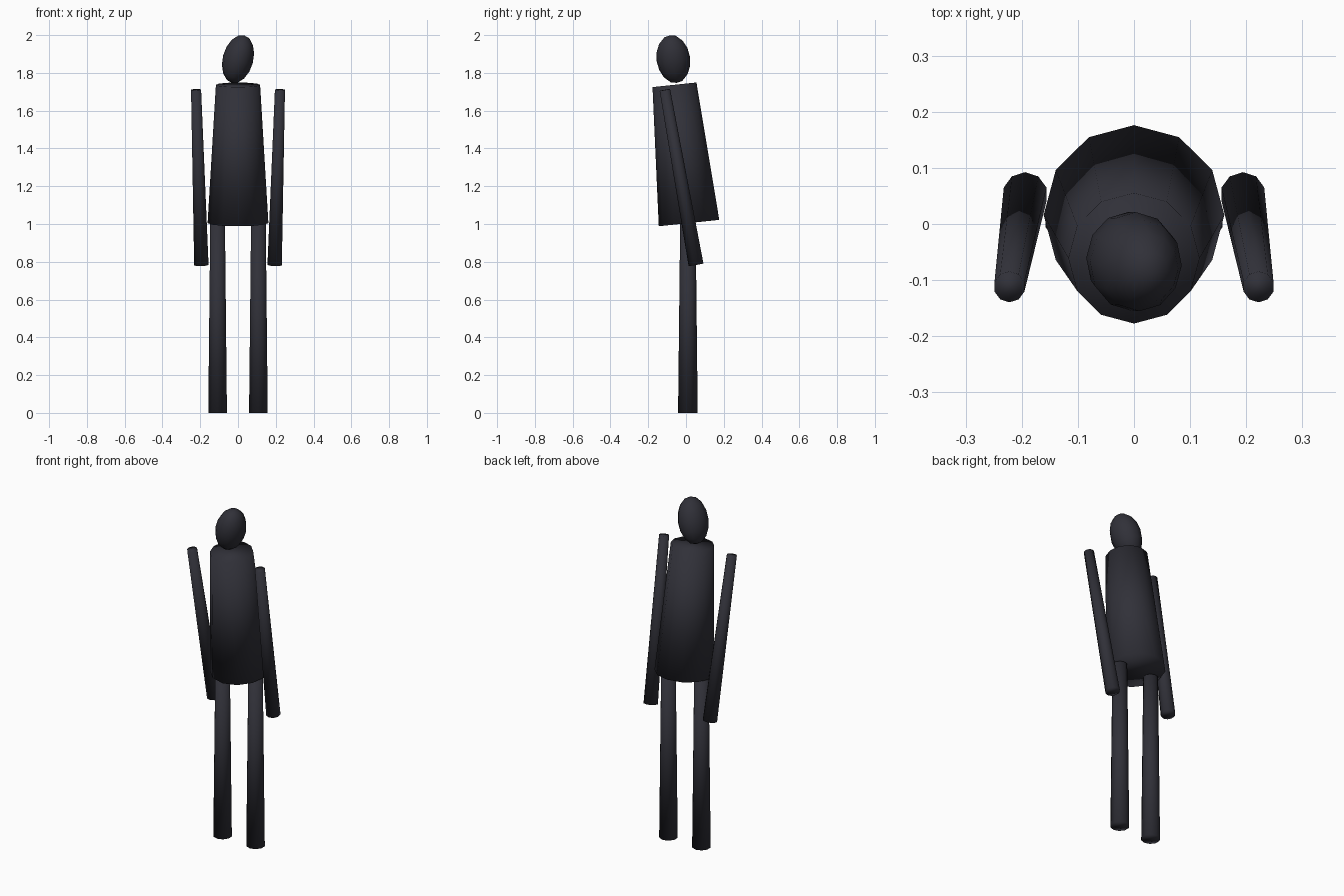
import bpy
import bmesh
from math import radians
from mathutils import Matrix, Vector

cube = bpy.data.objects.get("Cube")
if cube:
    bpy.data.objects.remove(cube, do_unlink=True)

# One charcoal colour for the whole figure
charcoal = bpy.data.materials.new("charcoal")
charcoal.use_nodes = True
colour = (0.03, 0.03, 0.04, 1)
charcoal.diffuse_color = colour
charcoal.node_tree.nodes["Principled BSDF"].inputs["Base Color"].default_value = colour


def finish(name, bm):
    """Turn a bmesh into a smooth object with the shared material."""
    bmesh.ops.recalc_face_normals(bm, faces=bm.faces)
    for face in bm.faces:
        face.smooth = True
    mesh = bpy.data.meshes.new(name)
    bm.to_mesh(mesh)
    bm.free()
    mesh.materials.append(charcoal)
    obj = bpy.data.objects.new(name, mesh)
    bpy.context.collection.objects.link(obj)
    return obj


def tapered_tube(name, bottom, top, r_bottom, r_top, sides):
    """Capped cone frustum running from one point to another."""
    bottom, top = Vector(bottom), Vector(top)
    axis = top - bottom
    turn = Vector((0, 0, 1)).rotation_difference(axis).to_matrix().to_4x4()
    bm = bmesh.new()
    bmesh.ops.create_cone(bm, cap_ends=True, segments=sides,
                          radius1=r_bottom, radius2=r_top, depth=axis.length,
                          matrix=Matrix.Translation((bottom + top) / 2) @ turn)
    return finish(name, bm)


# Leaning torso
tapered_tube("torso", (0, 0.016, 1.005), (0, -0.061, 1.737), 0.161, 0.117, 12)

# Limbs on both sides
for side, s in (("left", 1), ("right", -1)):
    tapered_tube(side + "_leg", (s * 0.108, 0.01, 0), (s * 0.108, 0.01, 1.0),
                 0.052, 0.041, 10)
    tapered_tube(side + "_arm", (s * 0.194, 0.053, 0.784),
                 (s * 0.222, -0.112, 1.71), 0.04, 0.028, 10)

# Tilted egg-shaped head
bm = bmesh.new()
bmesh.ops.create_uvsphere(
    bm, u_segments=12, v_segments=8, radius=1,
    matrix=Matrix.Translation((0, -0.067, 1.873))
    @ Matrix.Rotation(radians(15), 4, "Y")
    @ Matrix.Rotation(radians(8), 4, "X")
    @ Matrix.Diagonal((0.081, 0.089, 0.131, 1)))
finish("head", bm)
